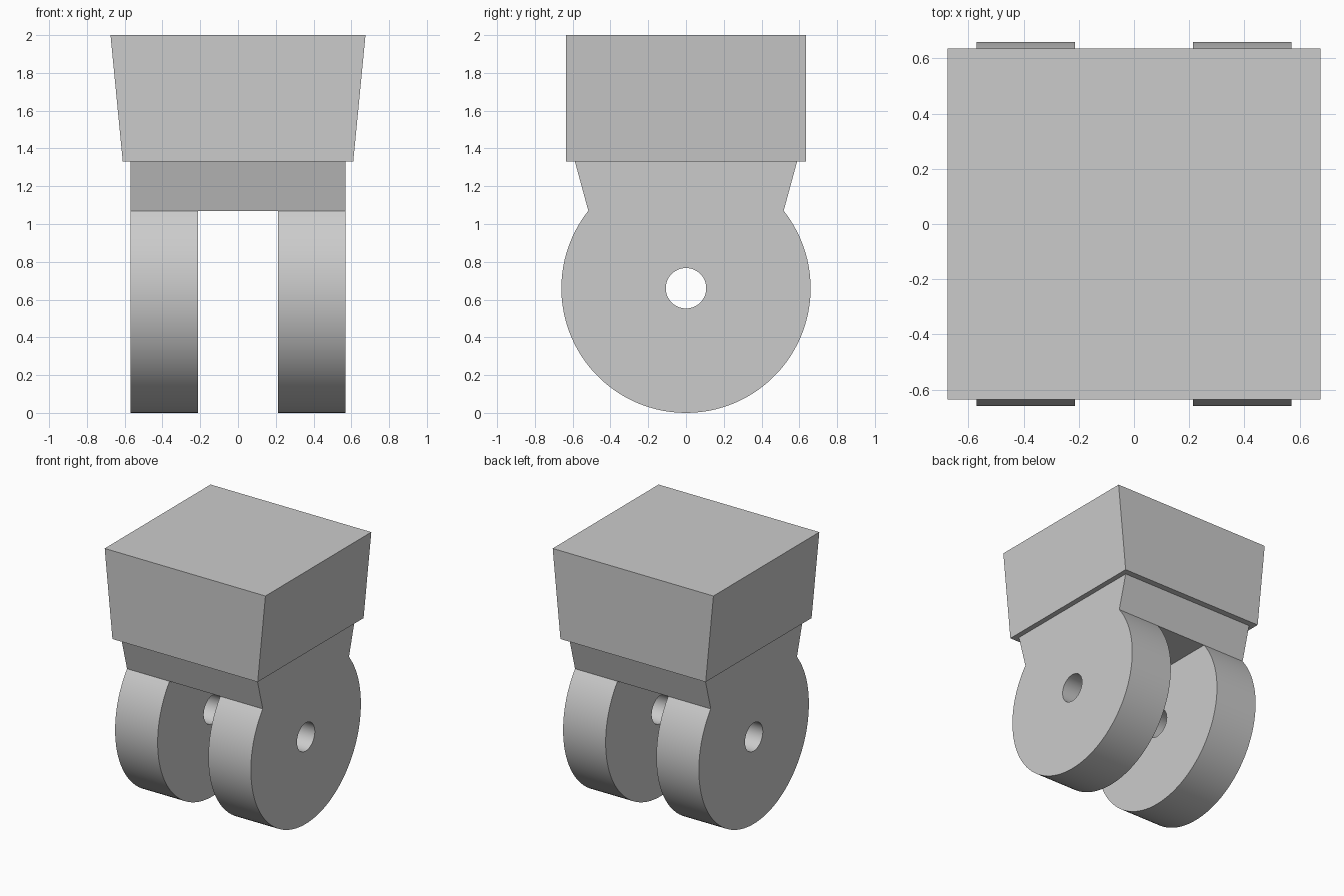
import bpy, bmesh, math

old = bpy.data.objects.get("Cube")
if old:
    bpy.data.objects.remove(old, do_unlink=True)

# Single plain grey
grey = bpy.data.materials.new("light_grey")
grey.use_nodes = True
colour = (0.6, 0.6, 0.6, 1)
grey.diffuse_color = colour
grey.node_tree.nodes["Principled BSDF"].inputs["Base Color"].default_value = colour

JOIN_Z, NECK_TOP, TOP_Z = 1.07, 1.33, 2.0
RADIUS, HOLE = 0.66, 0.107
LUG_IN, LUG_OUT = 0.213, 0.57


def finish(bm, name):
    bmesh.ops.recalc_face_normals(bm, faces=bm.faces)
    mesh = bpy.data.meshes.new(name)
    bm.to_mesh(mesh)
    bm.free()
    mesh.materials.append(grey)
    obj = bpy.data.objects.new(name, mesh)
    bpy.context.collection.objects.link(obj)
    return obj


def tapered_block(name, z0, half0, z1, half1):
    """Box whose bottom and top half sizes (x, y) differ."""
    bm = bmesh.new()
    bmesh.ops.create_cube(bm, size=2)
    for v in bm.verts:
        hx, hy = half1 if v.co.z > 0 else half0
        v.co = (v.co.x * hx, v.co.y * hy, z1 if v.co.z > 0 else z0)
    return finish(bm, name)


def lug(name, x0, x1):
    """Round plate with an axle hole, cut flat where it meets the neck."""
    rise = JOIN_Z - RADIUS
    corner = math.asin(rise / RADIUS)
    flat, arc = math.pi - 2 * corner, math.pi + 2 * corner
    angles = [corner + flat * i / 16 for i in range(16)]
    angles += [math.pi - corner + arc * i / 72 for i in range(72)]
    bm = bmesh.new()
    rings = []
    for x, is_hole in ((x0, True), (x0, False), (x1, False), (x1, True)):
        ring = []
        for i, a in enumerate(angles):
            r = HOLE if is_hole else rise / math.sin(a) if i < 16 else RADIUS
            ring.append(bm.verts.new((x, r * math.cos(a), RADIUS + r * math.sin(a))))
        rings.append(ring)
    n = len(angles)
    for k in range(4):
        a, b = rings[k], rings[(k + 1) % 4]
        for i in range(n):
            j = (i + 1) % n
            bm.faces.new((a[i], a[j], b[j], b[i]))
    obj = finish(bm, name)
    bpy.ops.object.select_all(action='DESELECT')
    obj.select_set(True)
    bpy.context.view_layer.objects.active = obj
    bpy.ops.object.shade_smooth_by_angle(angle=math.radians(30))
    return obj


# Flared upper block and the neck beneath it
tapered_block("upper_block", NECK_TOP, (0.61, 0.635), TOP_Z, (0.675, 0.635))
tapered_block("neck", JOIN_Z, (LUG_OUT, 0.517), NECK_TOP, (LUG_OUT, 0.588))

# Pair of round lugs
for side, s in (("left", 1), ("right", -1)):
    lug(side + "_lug", s * LUG_IN, s * LUG_OUT)
